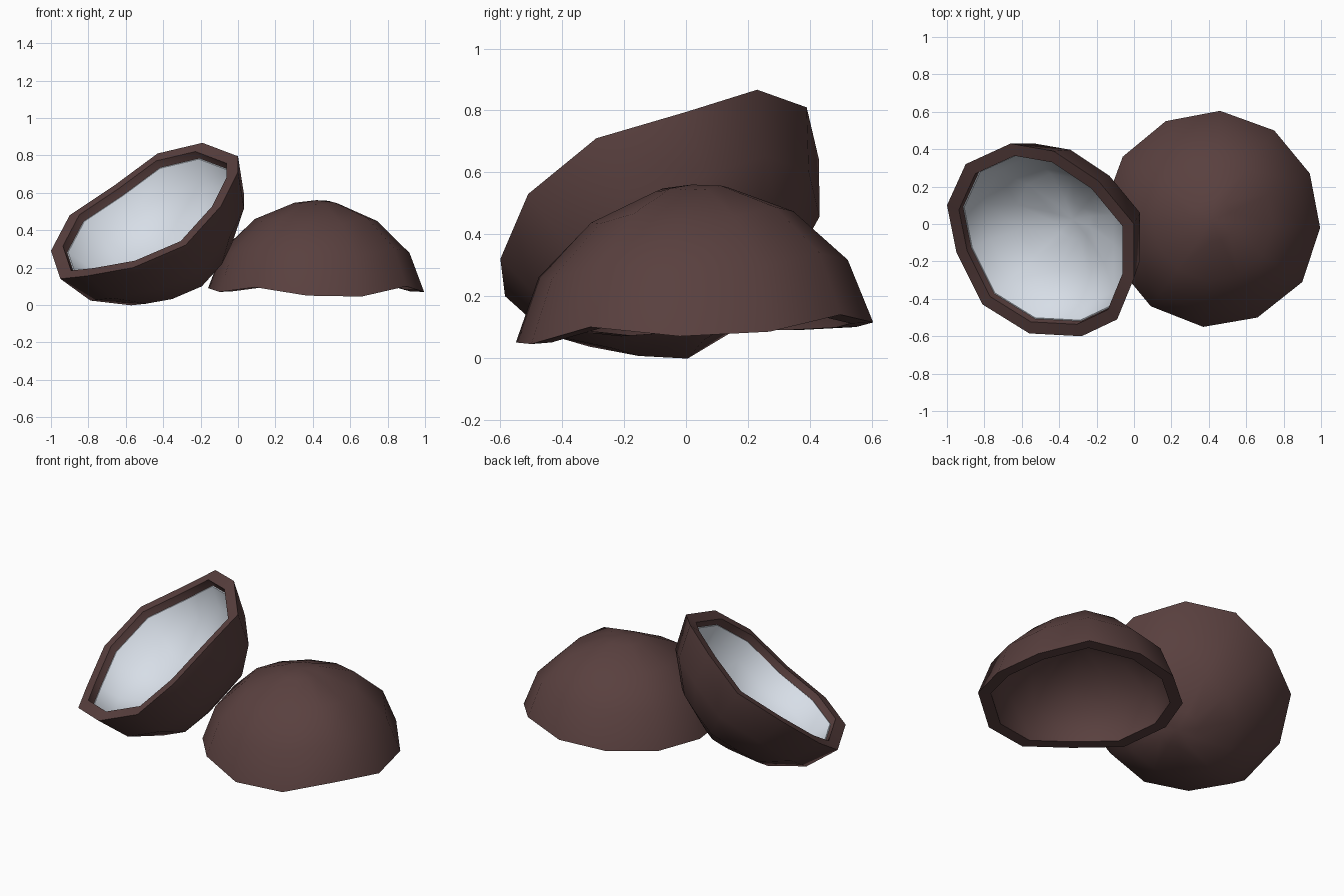
import bpy, bmesh, math
from mathutils import Vector

if "Cube" in bpy.data.objects:
    bpy.data.objects.remove(bpy.data.objects["Cube"])


def material(name, rgb):
    m = bpy.data.materials.new(name)
    m.diffuse_color = (*rgb, 1)
    m.use_nodes = True
    m.node_tree.nodes["Principled BSDF"].inputs["Base Color"].default_value = m.diffuse_color
    return m


husk = material("brown husk", (0.100, 0.051, 0.049))
flesh = material("white flesh", (0.68, 0.73, 0.80))
# (radius, depth) fractions of the rings from rim to the pole
OUTER = [(1, 0), (.865, .435), (.565, .785), (.2, .97), (0, 1)]
CAVITY = [(.875, 0), (.875, .10), (.79, .39), (.53, .66), (.19, .79), (0, .81)]
FLESH_BACK = [(.873, .095), (.78, .36), (.52, .61), (.2, .74), (0, .76)]
FLESH_FACE = [(.862, .095), (.77, .34), (.51, .57), (.2, .69), (0, .71)]


def dome(bm, rim, c, pole, profile):
    """Rings shrinking from the rim to a pole; returns the rim ring of verts."""
    rings = [[bm.verts.new(c + (p - c) * k + pole * s) for p in rim]
             for k, s in profile[:-1]]
    tip = bm.verts.new(c + pole * profile[-1][1])
    n = len(rim)
    for r0, r1 in zip(rings, rings[1:]):
        for i in range(n):
            j = (i + 1) % n
            bm.faces.new((r0[i], r0[j], r1[j], r1[i]))
    for i in range(n):
        bm.faces.new((rings[-1][i], rings[-1][(i + 1) % n], tip))
    return rings[0]


def hollow(name, rim, pole, mat, profiles):
    """Closed bowl made of an outer and an inner dome joined at the rim."""
    c = sum(rim, Vector()) / len(rim)
    bm = bmesh.new()
    outer, inner = [dome(bm, rim, c, pole, p) for p in profiles]
    n = len(rim)
    for i in range(n):
        j = (i + 1) % n
        bm.faces.new((outer[i], inner[i], inner[j], outer[j]))
    bmesh.ops.recalc_face_normals(bm, faces=bm.faces)
    me = bpy.data.meshes.new(name)
    bm.to_mesh(me)
    bm.free()
    me.materials.append(mat)
    ob = bpy.data.objects.new(name, me)
    bpy.context.collection.objects.link(ob)
    bpy.ops.object.select_all(action='DESELECT')
    ob.select_set(True)
    bpy.context.view_layer.objects.active = ob
    bpy.ops.object.shade_smooth_by_angle(angle=math.radians(45))


# Open half, leaning on the other one
rim_a = [Vector(p) for p in [
    (0, 0, .795), (-.19, .23, .867), (-.43, .39, .81), (-.66, .43, .64),
    (-.9, .32, .48), (-1, .1, .29), (-.95, -.15, .14), (-.81, -.43, .155),
    (-.56, -.585, .2), (-.28, -.6, .32), (-.09, -.51, .53), (0, -.29, .71)]]
pole_a = Vector((.48, .35, -.8)).normalized() * 0.47
hollow("open_half_shell", rim_a, pole_a, husk, (OUTER, CAVITY))
# Flesh lining, starting a little below the rim
hollow("open_half_flesh", rim_a, pole_a, flesh, (FLESH_BACK, FLESH_FACE))

# Overturned half, lying rim down
rim_b = [Vector(p) for p in [
    (.995, -.02, .07), (.94, .27, .085), (.75, .5, .14), (.46, .605, .115),
    (.17, .55, .10), (-.06, .36, .09), (-.16, .09, .09), (-.1, -.21, .07),
    (.09, -.44, .095), (.37, -.55, .05), (.66, -.5, .045), (.9, -.31, .10)]]
pole_b = Vector((0, -.01, .473))
hollow("overturned_half_shell", rim_b, pole_b, husk, (OUTER, CAVITY))
